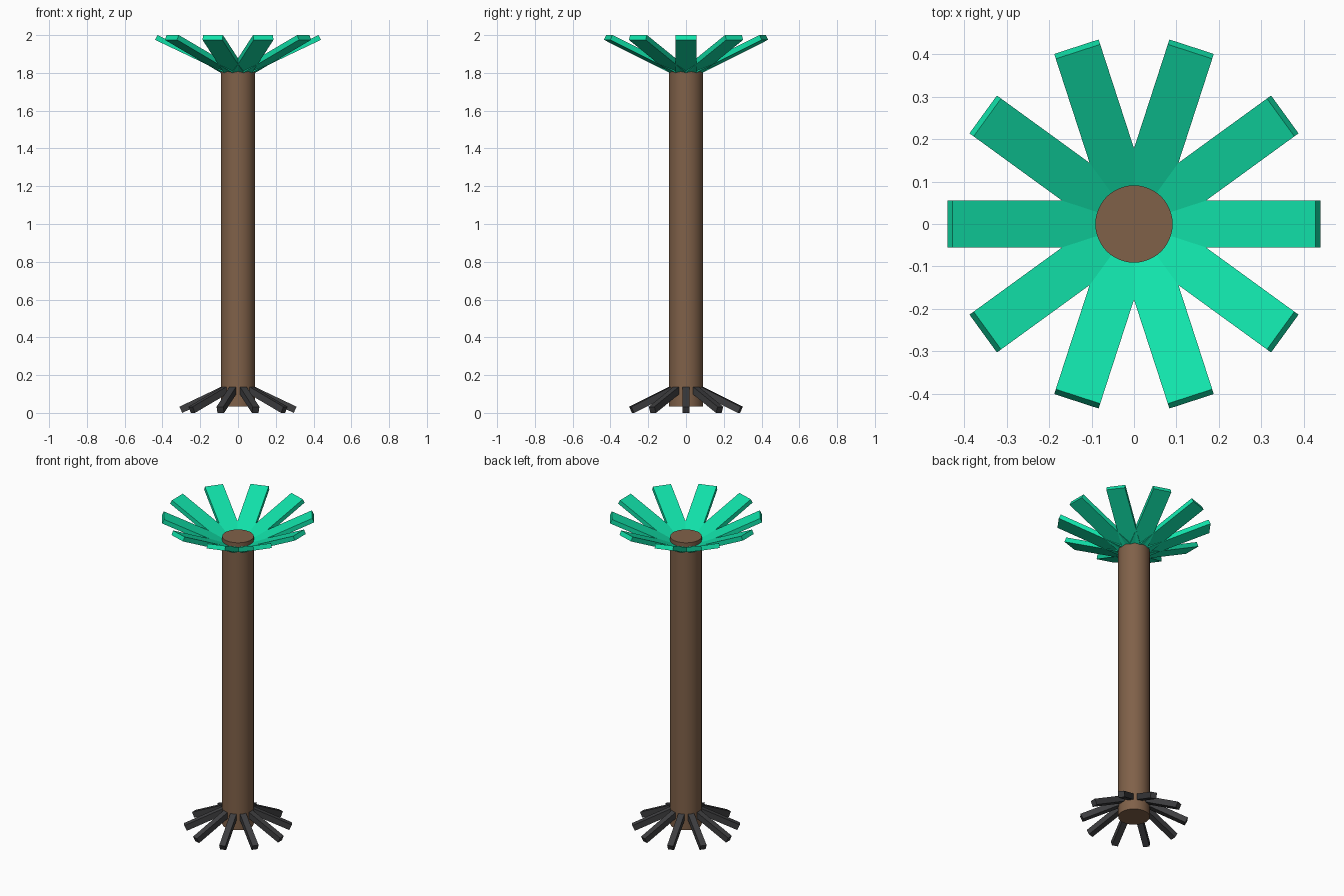
import bpy, math
from mathutils import Matrix, Vector

if "Cube" in bpy.data.objects:
    bpy.data.objects.remove(bpy.data.objects["Cube"])


def material(name, rgb):
    m = bpy.data.materials.new(name)
    lin = [((c / 255 + 0.055) / 1.055) ** 2.4 for c in rgb]
    m.diffuse_color = (*lin, 1)
    m.use_nodes = True
    m.node_tree.nodes["Principled BSDF"].inputs["Base Color"].default_value = m.diffuse_color
    return m


BROWN = material("bark_brown", (128, 97, 73))
GREEN = material("leaf_green", (17, 226, 170))
GREY = material("root_grey", (62, 62, 64))
TILT = math.radians(25.5)


def ring(name, count, tip, length, width, thick, tilt, mat):
    """Ring of tilted bars; tip = (radius, height) of the lower end edge."""
    for i in range(count):
        bpy.ops.mesh.primitive_cube_add(size=1)
        bar = bpy.context.object
        bar.name = f"{name}_{i + 1}"
        # Bar runs inward from its lower outer edge at the origin
        place = (Matrix.Rotation(i * math.tau / count, 4, 'Z')
                 @ Matrix.Translation((tip[0], 0, tip[1]))
                 @ Matrix.Rotation(-tilt, 4, 'Y')
                 @ Matrix.Translation((-length / 2, 0, thick / 2))
                 @ Matrix.Diagonal(Vector((length, width, thick, 1))))
        bar.data.transform(place)
        bar.data.materials.append(mat)


# Trunk
BASE, TOP = 0.035, 1.865
bpy.ops.mesh.primitive_cylinder_add(vertices=48, radius=0.091, depth=TOP - BASE,
                                    location=(0, 0, (BASE + TOP) / 2))
trunk = bpy.context.object
trunk.name = "trunk"
trunk.data.materials.append(BROWN)
bpy.ops.object.shade_smooth_by_angle(angle=math.radians(30))

# Leaves rise outward, roots fall outward
ring("leaf", 10, (0.439, 1.975), 0.44, 0.11, 0.028, TILT, GREEN)
ring("root", 10, (0.295, 0.0), 0.26, 0.037, 0.036, -TILT, GREY)
